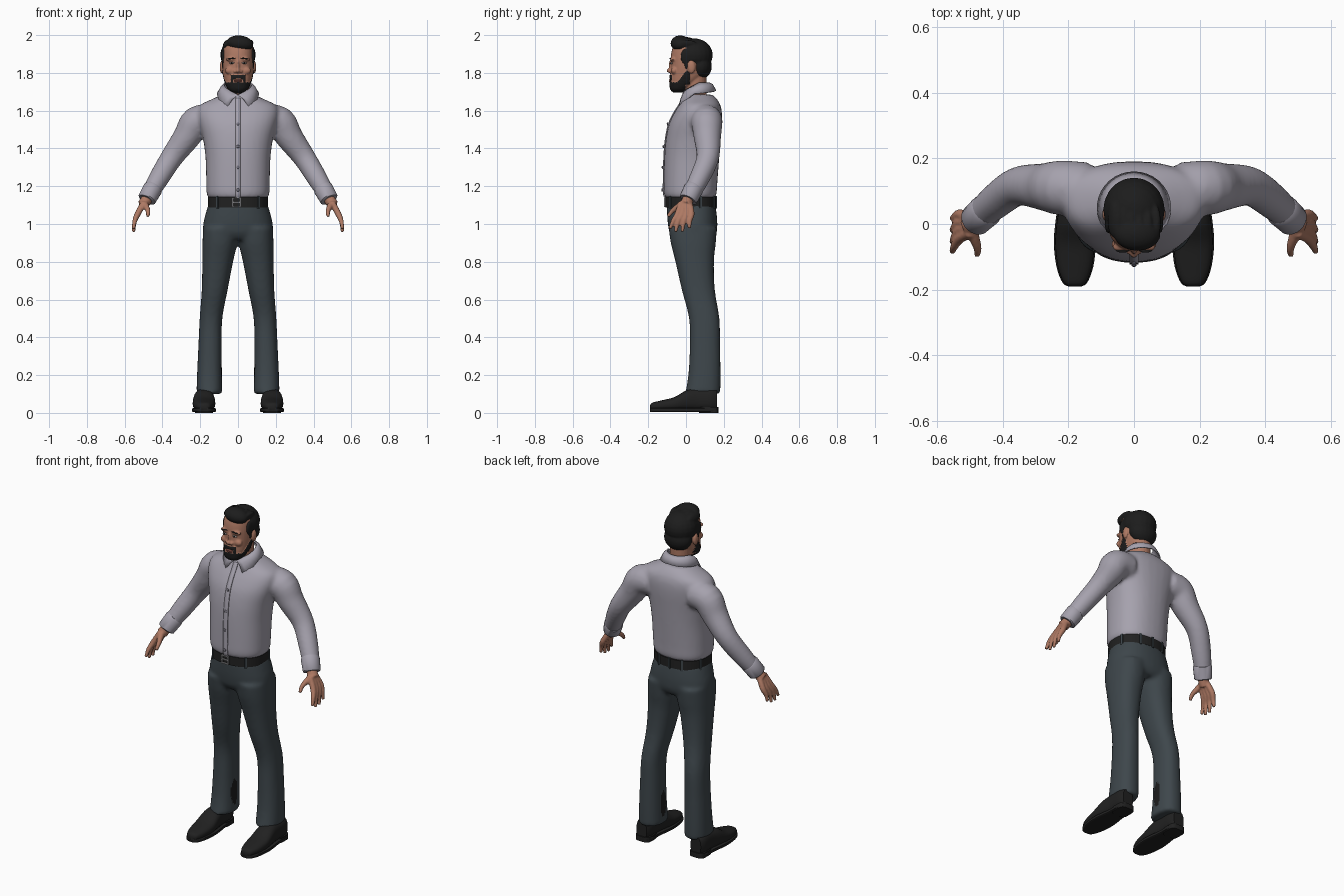
import bpy, bmesh, math
from mathutils import Vector, Matrix

if "Cube" in bpy.data.objects:
    bpy.data.objects.remove(bpy.data.objects["Cube"])


def material(name, r, g, b):
    m = bpy.data.materials.new(name)
    m.use_nodes = True
    m.diffuse_color = (r, g, b, 1)
    bsdf = m.node_tree.nodes["Principled BSDF"]
    bsdf.inputs["Base Color"].default_value = (r, g, b, 1)
    bsdf.inputs["Roughness"].default_value = 0.8
    return m


SHIRT = material("grey shirt", 0.38, 0.36, 0.42)
SEAM = material("shirt seam", 0.2, 0.19, 0.23)
CLOTH = material("slate trousers", 0.048, 0.062, 0.071)
BLACK = material("black hair", 0.012, 0.012, 0.012)
LEATHER = material("black leather", 0.015, 0.015, 0.015)
SKIN = material("skin", 0.42, 0.19, 0.125)
LIP = material("lips", 0.3, 0.1, 0.075)
METAL = material("buckle metal", 0.35, 0.35, 0.36)
WHITE = material("eye white", 0.5, 0.47, 0.45)


def fair(rows, n=4):
    """Catmull-Rom interpolation of a list of number rows."""
    out = []
    for i in range(len(rows) - 1):
        p = [rows[max(0, min(len(rows) - 1, i + k))] for k in (-1, 0, 1, 2)]
        for j in range(n):
            t = j / n
            out.append([b + 0.5 * t * (c - a + t * (2*a - 5*b + 4*c - d + t * (3*(b - c) + d - a)))
                        for a, b, c, d in zip(*p)])
    return out + [list(rows[-1])]


def oval(angle, power):
    c, s = math.cos(angle), math.sin(angle)
    return [math.copysign(abs(v) ** (2 / power), v) for v in (c, s)]


def skin_rings(bm, rings):
    loops = [[bm.verts.new(p) for p in ring] for ring in rings]
    for a, b in zip(loops, loops[1:]):
        for i in range(len(a)):
            j = (i + 1) % len(a)
            bm.faces.new((a[i], a[j], b[j], b[i]))
    bm.faces.new(loops[0])
    bm.faces.new(loops[-1])


def loft(bm, rows, power=2.3, axis="z", sides=32):
    """Rows are (position along axis, x low, x high, other low, other high)."""
    rings = []
    for t, x0, x1, w0, w1 in rows:
        ring = []
        for i in range(sides):
            c, s = oval(math.tau * i / sides, power)
            x, w = (x0 + x1 + c * (x1 - x0)) / 2, (w0 + w1 + s * (w1 - w0)) / 2
            ring.append((x, w, t) if axis == "z" else (x, t, w))
        rings.append(ring)
    skin_rings(bm, rings)


def tube(bm, pts, side=1, sides=20):
    """Round tube through (x, y, z, radius) points, mirrored by side."""
    ps = [Vector((side * p[0], p[1], p[2])) for p in pts]
    rings = []
    for i, p in enumerate(ps):
        d = (ps[min(i + 1, len(ps) - 1)] - ps[max(i - 1, 0)]).normalized()
        u = d.cross(Vector((0, 1, 0.2))).normalized()
        v = d.cross(u)
        rings.append([p + pts[i][3] * (u * math.cos(a) + v * math.sin(a))
                      for a in (math.tau * k / sides for k in range(sides))])
    skin_rings(bm, rings)


def blob(bm, centre, radii, tilt=0):
    m = Matrix.Translation(centre) @ Matrix.Rotation(tilt, 4, "Y") @ Matrix.Diagonal((*radii, 1))
    bmesh.ops.create_uvsphere(bm, u_segments=20, v_segments=12, radius=1, matrix=m)


def box(bm, centre, size, turn=0):
    m = Matrix.Translation(centre) @ Matrix.Rotation(turn, 4, "Z") @ Matrix.Diagonal((*size, 1))
    bmesh.ops.create_cube(bm, size=1, matrix=m)


def finish(name, bm, mats, voxel=0, relax=5, thick=0, angle=40):
    """Turn the bmesh into an object, optionally fused into one skin."""
    bmesh.ops.recalc_face_normals(bm, faces=bm.faces)
    me = bpy.data.meshes.new(name)
    bm.to_mesh(me)
    bm.free()
    ob = bpy.data.objects.new(name, me)
    bpy.context.collection.objects.link(ob)
    if thick:
        ob.modifiers.new("Solid", "SOLIDIFY").thickness = thick
    if voxel:
        r = ob.modifiers.new("Fuse", "REMESH")
        r.mode, r.voxel_size = "VOXEL", voxel
        s = ob.modifiers.new("Relax", "SMOOTH")
        s.factor, s.iterations = 0.5, relax
        fused = bpy.data.meshes.new_from_object(ob.evaluated_get(bpy.context.evaluated_depsgraph_get()))
        ob.modifiers.clear()
        ob.data = fused
    ob.data.materials.clear()
    for m in mats:
        ob.data.materials.append(m)
    ob.data.polygons.foreach_set("use_smooth", [True] * len(ob.data.polygons))
    if not voxel:
        ob.data.set_sharp_from_angle(angle=math.radians(angle))
    return ob


# Shirt: torso and sleeves fused together; rows are z, half width, front, back
torso = [(1.135, .155, -.106, .152), (1.16, .166, -.117, .162), (1.22, .168, -.118, .166),
         (1.35, .172, -.115, .176), (1.45, .185, -.107, .184), (1.53, .205, -.09, .19),
         (1.59, .215, -.062, .19), (1.63, .2, -.037, .182), (1.66, .14, -.02, .165), (1.685, .085, -.008, .14)]
arm = [(.14, .108, 1.55, .08), (.22, .11, 1.54, .084), (.272, .113, 1.46, .073), (.352, .115, 1.35, .06),
       (.42, .07, 1.24, .054), (.467, .028, 1.16, .046)]
bm = bmesh.new()
loft(bm, [(z, -w, w, a, b) for z, w, a, b in fair(torso)])
for s in (-1, 1):
    tube(bm, fair(arm), s)
finish("shirt", bm, [SHIRT], voxel=.011, relax=6)

# Cuffs
for s, side in ((-1, "right"), (1, "left")):
    bm = bmesh.new()
    tube(bm, [(.448, .044, 1.192, .048), (.452, .04, 1.186, .052), (.482, .012, 1.132, .049), (.484, .01, 1.128, .044)], s)
    finish(side + "_cuff", bm, [SHIRT])

# Collar: folded strip around the neck
bm = bmesh.new()
for s in (-1, 1):
    cols = []
    for k in range(15):
        t = k / 14
        a = math.pi * t
        b = math.radians(34) + (math.pi - math.radians(34)) * t
        top = Vector((s * .074 * math.sin(a), .052 - .072 * math.cos(a), 1.685 + .065 * min(1, t * 1.7)))
        low = Vector((s * .113 * math.sin(b), .05 - .11 * math.cos(b), 1.61 + .072 * min(1, t * 3) + .025 * t))
        mid = top.lerp(low, .5) + Vector((0, 0, .012))
        cols.append([bm.verts.new(p) for p in (top, mid, low)])
    for p, q in zip(cols, cols[1:]):
        for i in (0, 1):
            bm.faces.new((p[i], p[i + 1], q[i + 1], q[i]))
bmesh.ops.remove_doubles(bm, verts=bm.verts, dist=.0005)
finish("collar", bm, [SHIRT], thick=.008)

# Placket and buttons down the shirt front
bm = bmesh.new()
front = [(z, a) for z, w, a, b in fair(torso)]
strips = [[bm.verts.new((x, a - .005, z)) for x in (-.014, .014)] for z, a in front if z < 1.67]
for p, q in zip(strips, strips[1:]):
    bm.faces.new((p[0], p[1], q[1], q[0]))
finish("placket", bm, [SHIRT], thick=.006)
bm = bmesh.new()
for z in (1.18, 1.3, 1.41, 1.53):
    y = min(front, key=lambda f: abs(f[0] - z))[1]
    blob(bm, (0, y - .008, z), (.008, .004, .008))
finish("buttons", bm, [SEAM])

# Trousers: two legs and hips fused; leg rows are z, inner, outer, front, back
leg = [(.1, .083, .22, -.005, .182), (.2, .085, .217, .012, .183), (.35, .086, .21, .02, .181),
       (.5, .083, .203, .016, .177), (.65, .055, .192, -.022, .153), (.8, .026, .189, -.056, .148),
       (.9, .004, .188, -.081, .158), (.98, .002, .184, -.092, .164)]
hips = [(.915, .15, -.06, .14), (.95, .183, -.086, .162), (1.0, .184, -.096, .166),
        (1.05, .173, -.1, .163), (1.11, .155, -.102, .154)]
bm = bmesh.new()
for s in (-1, 1):
    loft(bm, [(z, s * i, s * o, f, b) for z, i, o, f, b in fair(leg)])
loft(bm, [(z, -w, w, f, b) for z, w, f, b in fair(hips)])
trousers = finish("trousers", bm, [CLOTH, BLACK], voxel=.011, relax=6)
# Dark patch on the inside of each lower leg
for f in trousers.data.polygons:
    c = f.center
    if abs(c.x) < .12 and ((c.y - .09) / .028) ** 2 + ((c.z - .225) / .075) ** 2 < 1:
        f.material_index = 1

# Belt with loops and buckle
bm = bmesh.new()
loft(bm, [(z, -.159, .159, -.108, .158) for z in (1.088, 1.142)], sides=48)
finish("belt", bm, [LEATHER])
bm = bmesh.new()
for deg in (20, 65, 90, 115, 160, 230, 310):
    c, s = oval(math.radians(deg), 2.3)
    box(bm, (.159 * c, .025 + .133 * s, 1.115), (.012, .012, .064), math.atan2(s, c))
finish("belt_loops", bm, [CLOTH])
bm = bmesh.new()
for dx in (-.02, .02):
    box(bm, (dx - .008, -.112, 1.115), (.006, .01, .05))
for dz in (-.022, 0, .022):
    box(bm, (-.008, -.112, 1.115 + dz), (.044, .01, .006))
finish("buckle", bm, [METAL])

# Shoes: rows are y, half width, height
shoe = [(-.19, .016, .04), (-.178, .034, .054), (-.13, .052, .066), (-.06, .06, .084), (0, .056, .118),
        (.06, .048, .13), (.13, .046, .13), (.165, .034, .12)]
for s, side in ((-1, "right"), (1, "left")):
    bm = bmesh.new()
    loft(bm, [(y, s * .18 - w, s * .18 + w, .012, h) for y, w, h in fair(shoe)], 2.6, "y", 24)
    finish(side + "_shoe", bm, [LEATHER], angle=60)
    bm = bmesh.new()
    loft(bm, [(y, s * .18 - w - .004, s * .18 + w + .004, .004, .026) for y, w, h in fair(shoe)], 6, "y", 24)
    loft(bm, [(z, s * .18 - .047, s * .18 + .047, .07, .171) for z in (0, .03)], 4)
    finish(side + "_sole", bm, [LEATHER])

# Hands
for s, side in ((-1, "right"), (1, "left")):
    bm = bmesh.new()
    tube(bm, fair([(.468, .025, 1.16, .03), (.49, .006, 1.12, .03), (.505, -.002, 1.1, .031)]), s)
    for k in range(4):
        y0, y1 = -.043 + .024 * k, (-.085, -.055, -.02, .018)[k]
        z1 = (.975, .958, .958, .978)[k]
        tube(bm, fair([(.498, y0 * .6, 1.115, .016), (.53, y0, 1.055, .0165), (.547, (y0 + y1) / 2 - .004, 1.015, .0125),
                       (.553, y1, z1, .009)]), s, 12)
    tube(bm, fair([(.497, -.008, 1.115, .018), (.485, -.045, 1.09, .016), (.476, -.075, 1.066, .0125),
                   (.478, -.095, 1.04, .0095)]), s, 12)
    finish(side + "_hand", bm, [SKIN], voxel=.0055, relax=3)

# Head and neck; rows are z, half width, front, back
skull = [(1.7, .025, -.066, -.02), (1.715, .048, -.08, .01), (1.75, .066, -.084, .06), (1.79, .076, -.082, .1),
         (1.84, .082, -.08, .12), (1.89, .082, -.08, .125), (1.94, .075, -.068, .115), (1.97, .05, -.04, .09)]
bm = bmesh.new()
loft(bm, [(z, -w, w, a, b) for z, w, a, b in fair(skull)])
tube(bm, [(0, .055, 1.62, .062), (0, .05, 1.7, .058), (0, .05, 1.82, .06)])
blob(bm, (0, -.083, 1.812), (.013, .021, .013))
blob(bm, (0, -.078, 1.838), (.009, .014, .034))
for s in (-1, 1):
    blob(bm, (s * .014, -.082, 1.808), (.011, .011, .009))
    blob(bm, (s * .034, -.07, 1.872), (.032, .015, .011))
    blob(bm, (s * .043, -.062, 1.812), (.026, .018, .02))
    blob(bm, (s * .086, .03, 1.83), (.011, .021, .034))
head = finish("head", bm, [SKIN, BLACK], voxel=.005, relax=3)


def bearded(p):
    x, y, z = abs(p.x), p.y, p.z
    jaw = y < .02 and z < 1.75 + max(0, y + .045) * 1.3 and (z > 1.69 and y < -.005 or z > 1.74)
    moustache = y < -.05 and x < .036 and 1.77 < z < 1.788
    corners = y < -.05 and .025 < x < .037 and z < 1.788
    return (jaw or moustache or corners) and x < .082


for f in head.data.polygons:
    f.material_index = int(bearded(f.center))
for v in head.data.vertices:
    if bearded(v.co):
        v.co += v.normal * .005

# Hair: cap, nape, swept fringe and locks fused
bm = bmesh.new()
blob(bm, (0, .043, 1.895), (.094, .099, .088))
blob(bm, (0, .074, 1.835), (.084, .063, .07))
blob(bm, (.01, -.03, 1.956), (.072, .052, .042), .12)
for k in range(6):
    x = -.062 + .025 * k
    blob(bm, (x, -.02 + .012 * abs(k - 3), 1.968 - 4.5 * x * x), (.016, .058, .026), .5)
for s in (-1, 1):
    blob(bm, (s * .077, .0, 1.885), (.012, .03, .042))
    blob(bm, (s * .078, .003, 1.845), (.008, .012, .03))
finish("hair", bm, [BLACK], voxel=.006, relax=3)

# Face details
for name, mat, where, size in (("eyes", WHITE, (.033, -.077, 1.852), (.014, .007, .0045)),
                               ("irises", BLACK, (.033, -.082, 1.852), (.005, .0035, .0045)),
                               ("eyebrows", BLACK, (.035, -.08, 1.876), (.021, .007, .004))):
    bm = bmesh.new()
    for s in (-1, 1):
        blob(bm, (s * where[0], *where[1:]), size, s * .08)
    finish(name, bm, [mat])
bm = bmesh.new()
for z in (1.7555, 1.763):
    blob(bm, (0, -.083, z), (.022, .007, .005))
finish("lips", bm, [LIP])
